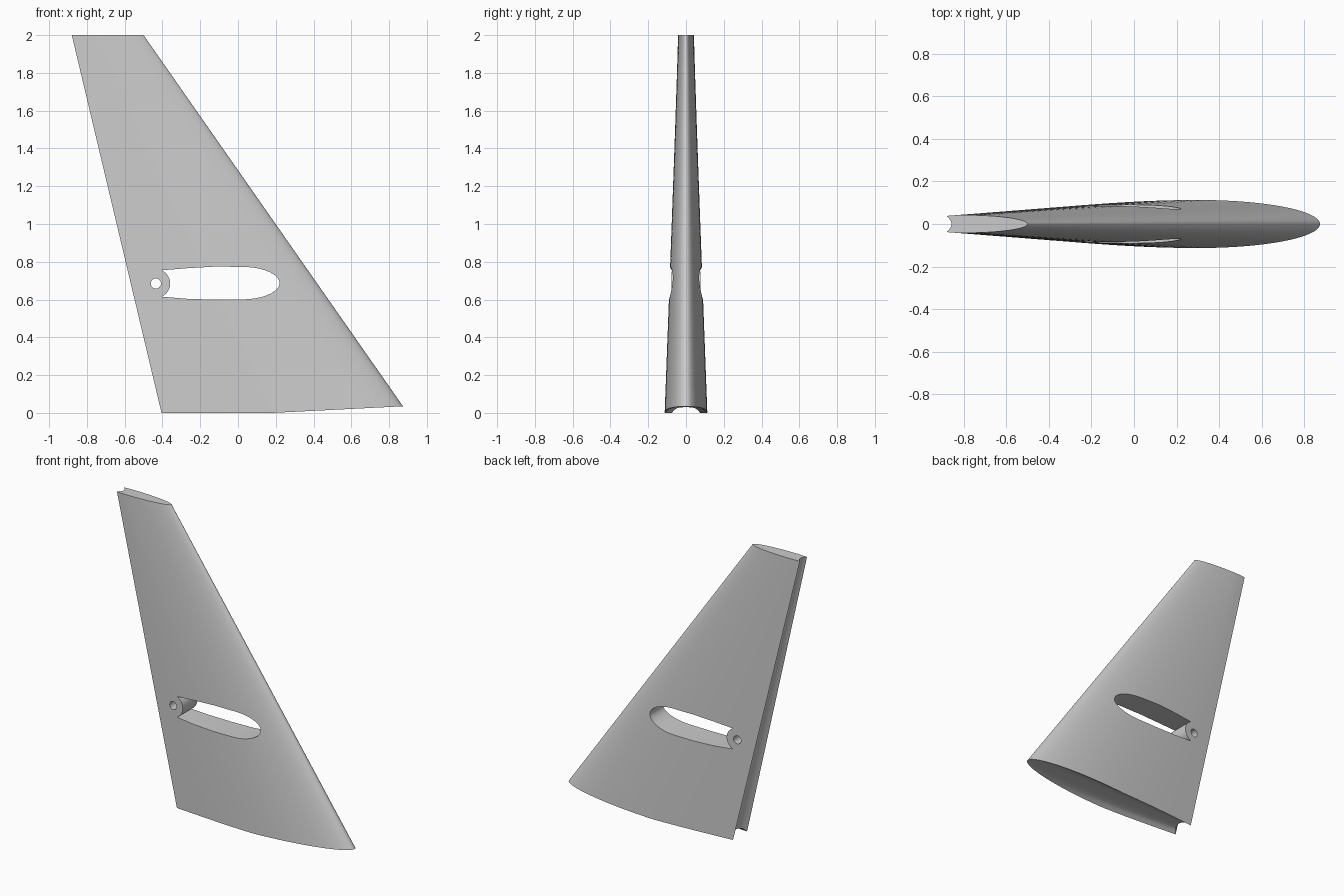
import bpy, bmesh, math

if "Cube" in bpy.data.objects:
    bpy.data.objects.remove(bpy.data.objects["Cube"], do_unlink=True)

HEIGHT = 2.0
COLUMNS, ACROSS, ROWS = 36, 12, 14

grey = bpy.data.materials.new("light grey")
grey.use_nodes = True
grey.diffuse_color = (0.6, 0.6, 0.6, 1)
grey.node_tree.nodes["Principled BSDF"].inputs["Base Color"].default_value = (0.6, 0.6, 0.6, 1)


def half_thickness(t, tail, widest, peak):
    """Section half width; t runs from the trailing to the leading edge."""
    if t < peak:
        return tail + (widest - tail) * math.sin(math.pi / 2 * t / peak)
    return widest * math.sqrt(max(0, 1 - ((t - peak) / (1 - peak)) ** 2))


def fin_point(u, k, s):
    """Map a box (chord u, across k, height s) to the swept, tapered fin."""
    t = math.sin(u * math.pi / 2)
    rim = 0.035 * max(0, (t - 0.45) / 0.55)
    middle = 0.03 + 0.005 * t
    bottom = middle - (middle - rim) * k ** 4      # trough under the root
    z = bottom + (HEIGHT - bottom) * s
    f = z / HEIGHT
    h = (1 - f) * half_thickness(t, 0.075, 0.113, 0.55) + f * half_thickness(t, 0.038, 0.042, 0.2)
    trailing, leading = -0.405 - 0.2375 * z, 0.898 - 0.699 * z
    groove = 0.6 * h * (1 - k * k) * (1 - t)       # hollow trailing edge
    return trailing + (leading - trailing) * t + groove, h * k, z


def patch(bm, n, m, place):
    grid = [[bm.verts.new(fin_point(*place(i / n, j / m))) for j in range(m + 1)] for i in range(n + 1)]
    for i in range(n):
        for j in range(m):
            bm.faces.new((grid[i][j], grid[i + 1][j], grid[i + 1][j + 1], grid[i][j + 1]))


def finish(bm, name):
    bmesh.ops.recalc_face_normals(bm, faces=bm.faces)
    mesh = bpy.data.meshes.new(name)
    bm.to_mesh(mesh)
    bm.free()
    mesh.materials.append(grey)
    obj = bpy.data.objects.new(name, mesh)
    bpy.context.collection.objects.link(obj)
    return obj


def prism(name, outline):
    """Extrude an x-z outline right through the fin."""
    bm = bmesh.new()
    face = bm.faces.new([bm.verts.new((x, -0.3, z)) for x, z in outline])
    new = bmesh.ops.extrude_face_region(bm, geom=[face])["geom"]
    bmesh.ops.translate(bm, vec=(0, 0.6, 0), verts=[v for v in new if isinstance(v, bmesh.types.BMVert)])
    return finish(bm, name)


# Fin body: two sides, root, tip and grooved trailing edge
bm = bmesh.new()
for side in (-1, 1):
    patch(bm, COLUMNS, ROWS, lambda a, b: (a, side, b))
for end in (0, 1):
    patch(bm, COLUMNS, ACROSS, lambda a, b: (a, 2 * b - 1, end))
patch(bm, ACROSS, ROWS, lambda a, b: (0, 2 * a - 1, b))
bmesh.ops.remove_doubles(bm, verts=bm.verts, dist=0.0001)
fin = finish(bm, "tail_fin")

# Slot: rounded front, tapering back, wrapping a round pivot boss
pivot_x, pivot_z, boss = -0.435, 0.685, 0.076
slot = []
for i in range(33):
    a = math.pi * (i / 32 - 0.5)
    slot.append((0.02 + 0.2 * math.cos(a), pivot_z + 0.002 + 0.086 * math.sin(a)))
for sign in (1, -1):
    edge = [(-0.12, pivot_z + 0.002 + sign * 0.0875), (-0.27, pivot_z + sign * 0.081)]
    if sign > 0:
        slot += edge
        for i in range(17):
            a = 1.165 * (1 - i / 8)
            slot.append((pivot_x + boss * math.cos(a), pivot_z + boss * math.sin(a)))
    else:
        slot += edge[::-1]
slot_cutter = prism("slot_cutter", slot)

# Pivot hole
hole_cutter = prism("hole_cutter", [(pivot_x + 0.027 * math.cos(i * math.pi / 12),
                                     pivot_z + 0.027 * math.sin(i * math.pi / 12)) for i in range(24)])

bpy.context.view_layer.objects.active = fin
fin.select_set(True)
for cutter in (slot_cutter, hole_cutter):
    mod = fin.modifiers.new(cutter.name, 'BOOLEAN')
    mod.operation, mod.solver, mod.object = 'DIFFERENCE', 'EXACT', cutter
    bpy.ops.object.modifier_apply(modifier=mod.name)
    bpy.data.objects.remove(cutter, do_unlink=True)
bpy.ops.object.shade_smooth_by_angle(angle=math.radians(35))
